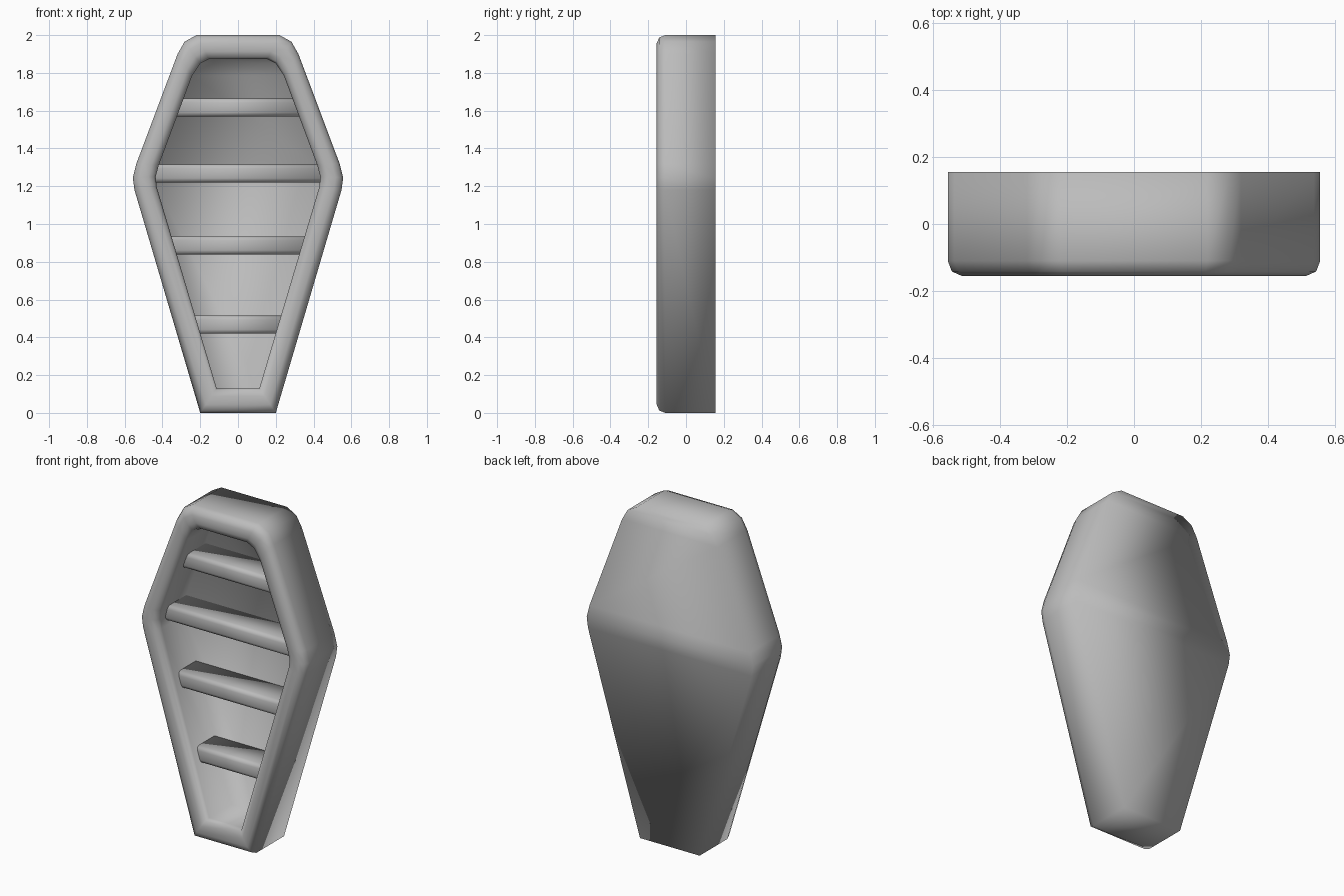
import bpy, bmesh
from mathutils import Vector

cube = bpy.data.objects.get("Cube")
if cube:
    bpy.data.objects.remove(cube, do_unlink=True)

grey = bpy.data.materials.new("plain_grey")
grey.use_nodes = True
colour = (0.5, 0.5, 0.5, 1)
grey.diffuse_color = colour
grey.node_tree.nodes["Principled BSDF"].inputs["Base Color"].default_value = colour


def finish(bm, name):
    bmesh.ops.recalc_face_normals(bm, faces=bm.faces)
    for f in bm.faces:
        f.smooth = True
    mesh = bpy.data.meshes.new(name)
    bm.to_mesh(mesh)
    bm.free()
    mesh.materials.append(grey)
    obj = bpy.data.objects.new(name, mesh)
    bpy.context.collection.objects.link(obj)
    return obj


# Half outlines (x, z) from the foot up: outer edge and cavity edge
OUTER = [(.2, 0), (.548, 1.18), (.557, 1.245), (.538, 1.32),
         (.32, 1.9), (.283, 1.965), (.22, 2)]
INNER = [(.113, .13), (.43, 1.195), (.436, 1.25), (.42, 1.31),
         (.243, 1.785), (.2, 1.85), (.155, 1.873)]
# Wall section: (share of the way from outer to inner edge, depth)
SECTION = [(0, .155), (0, -.11), (.1, -.142), (.34, -.155),
           (.68, -.155), (.92, -.142), (1, -.115), (1, .1)]


def loop(bm, share, y):
    half = [Vector(a).lerp(Vector(b), share) for a, b in zip(OUTER, INNER)]
    right = [bm.verts.new((p.x, y, p.y)) for p in half]
    left = [bm.verts.new((-p.x, y, p.y)) for p in half]
    return right + left[::-1]


def cap(bm, ring):
    # Rows of quads joining the two mirrored sides
    n = len(ring)
    for i in range(n // 2 - 1):
        bm.faces.new((ring[i], ring[i + 1], ring[n - 2 - i], ring[n - 1 - i]))


# Hollow tapered body with a rounded rim
bm = bmesh.new()
rings = [loop(bm, s, y) for s, y in SECTION]
for a, b in zip(rings, rings[1:]):
    for i in range(len(a)):
        j = (i + 1) % len(a)
        bm.faces.new((a[i], a[j], b[j], b[i]))
cap(bm, rings[0])
cap(bm, rings[-1])
finish(bm, "coffin_body")

# Cross slats, with ends buried in the side walls
FRONT, BACK, HEIGHT = -.072, .11, .096
for k, (z, half_width) in enumerate([(.467, .25), (.887, .375), (1.268, .48), (1.617, .35)]):
    bm = bmesh.new()
    bmesh.ops.create_cube(bm, size=1)
    for v in bm.verts:
        v.co = (v.co.x * half_width * 2,
                (FRONT + BACK) / 2 + v.co.y * (BACK - FRONT),
                z + v.co.z * HEIGHT)
    front_edges = [e for e in bm.edges
                   if all(v.co.y < 0 for v in e.verts)
                   and abs(e.verts[0].co.x - e.verts[1].co.x) > .1]
    bmesh.ops.bevel(bm, geom=front_edges, offset=.022, segments=2,
                    profile=.5, affect='EDGES')
    finish(bm, f"cross_slat_{k + 1}")
